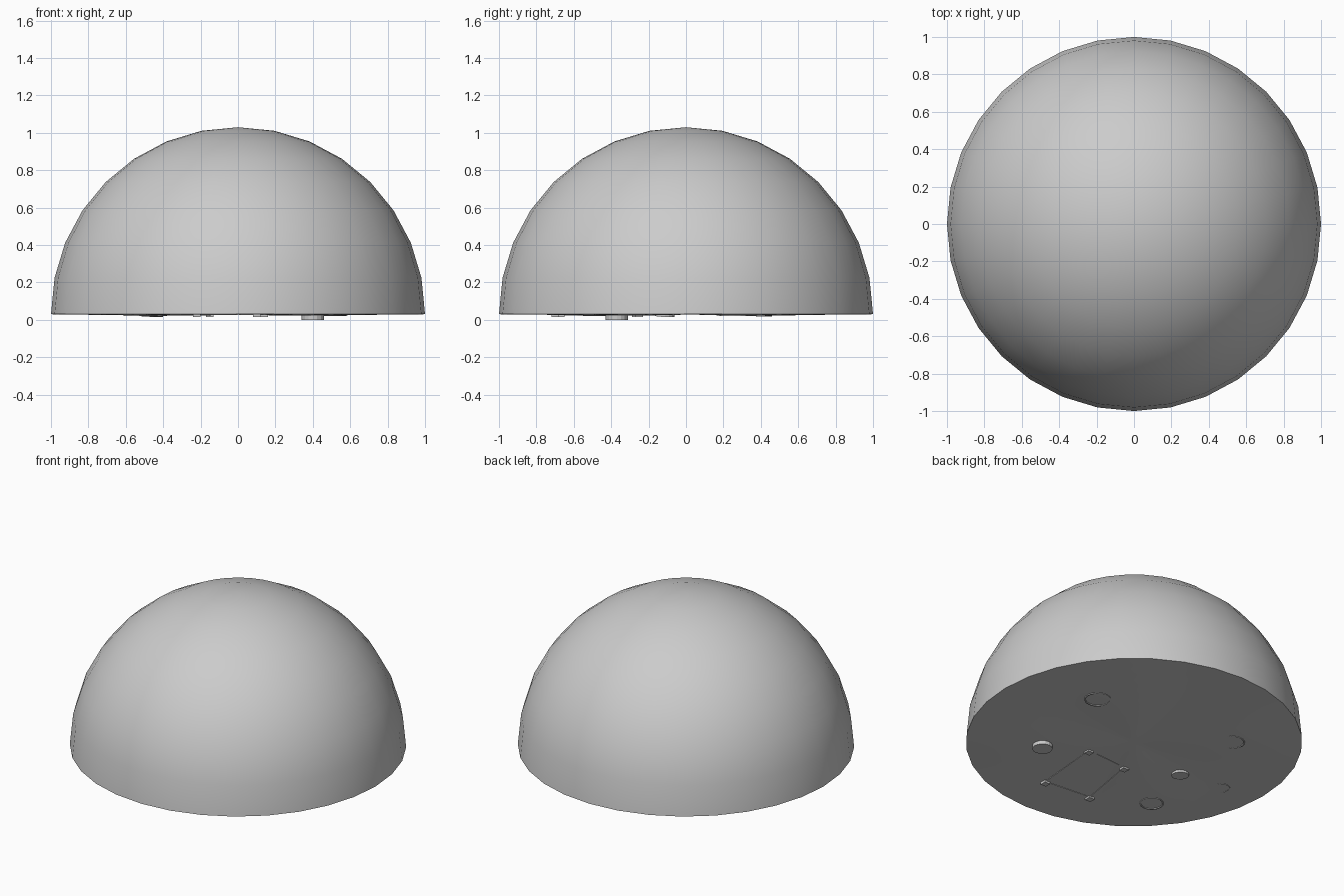
import bpy, bmesh, math
from mathutils import Matrix, Vector

if "Cube" in bpy.data.objects:
    bpy.data.objects.remove(bpy.data.objects["Cube"])

RIM = 0.03
SIDES = 32


def finish(name, bm, smooth=False):
    bmesh.ops.recalc_face_normals(bm, faces=bm.faces)
    mesh = bpy.data.meshes.new(name)
    bm.to_mesh(mesh)
    bm.free()
    for p in mesh.polygons:
        p.use_smooth = smooth
    ob = bpy.data.objects.new(name, mesh)
    bpy.context.collection.objects.link(ob)
    return ob


def ground_z(x, y):
    r = min(1, math.hypot(x, y))
    wave = math.sin(2 * math.atan2(y, x)) ** 2
    return RIM - 0.008 * wave * math.sin(math.pi * r)


# Dome: upper half of a 32 x 16 sphere
bm = bmesh.new()
bmesh.ops.create_uvsphere(bm, u_segments=SIDES, v_segments=16, radius=1)
bmesh.ops.delete(bm, geom=[v for v in bm.verts if v.co.z < -0.01], context='VERTS')
bmesh.ops.translate(bm, verts=bm.verts, vec=(0, 0, RIM))
dome = finish("dome", bm, True)

# Gently uneven ground closing the dome
bm = bmesh.new()
centre = bm.verts.new((0, 0, RIM))
last = None
for k in range(1, 9):
    ring = []
    for i in range(SIDES):
        a = 2 * math.pi * i / SIDES
        x, y = k / 8 * math.cos(a), k / 8 * math.sin(a)
        ring.append(bm.verts.new((x, y, ground_z(x, y))))
    for i in range(SIDES):
        j = (i + 1) % SIDES
        if last:
            bm.faces.new((last[i], ring[i], ring[j], last[j]))
        else:
            bm.faces.new((centre, ring[i], ring[j]))
    last = ring
finish("ground", bm, True)


def stub(name, x, y, r, bottom, tilt=0, turn=0):
    """Solid round foot that shows through the ground."""
    bm = bmesh.new()
    bmesh.ops.create_cone(bm, cap_ends=True, segments=16, radius1=r, radius2=r, depth=0.1)
    lean = Matrix.Rotation(turn, 4, 'Z') @ Matrix.Rotation(tilt, 4, 'Y')
    bmesh.ops.transform(bm, matrix=Matrix.Translation((x, y, bottom + 0.05)) @ lean, verts=bm.verts)
    return finish(name, bm)


def tube(name, x, y, r, drop, tilt=0, turn=0):
    """Thin open ring; a tilted one only breaks the ground on one side."""
    bm = bmesh.new()
    loops = []
    z0 = ground_z(x, y) - drop
    for rad, z in ((r, 0.08), (r, 0), (r - 0.008, 0), (r - 0.008, 0.08)):
        loop = []
        for i in range(16):
            a = math.pi * i / 8
            dz = tilt * rad * math.cos(a - turn)
            loop.append(bm.verts.new((x + rad * math.cos(a), y + rad * math.sin(a), z0 + z + dz)))
        loops.append(loop)
    for k in range(4):
        a, b = loops[k], loops[(k + 1) % 4]
        for i in range(16):
            j = (i + 1) % 16
            bm.faces.new((a[i], a[j], b[j], b[i]))
    return finish(name, bm)


# Tree trunk feet
stub("trunk_foot_front", 0.40, -0.37, 0.06, 0.0)
stub("trunk_foot_left", -0.45, -0.11, 0.052, 0.018, 0.08, 0.8)
tube("trunk_ring_right", 0.50, 0.26, 0.08, 0.004)
tube("trunk_ring_front_left", -0.54, -0.48, 0.072, 0.004)
tube("trunk_ring_back_left", -0.44, 0.385, 0.075, 0.001, 0.05, -0.8)
tube("trunk_ring_far_left", -0.745, -0.085, 0.055, 0.001, 0.06, -0.8)

# Hut walls: lower edges of a slightly turned rectangle
corners = [Vector(c) for c in ((0.14, -0.25), (-0.15, -0.27), (-0.22, -0.67), (0.10, -0.70))]
for i in range(4):
    a, b = corners[i], corners[(i + 1) % 4]
    d, mid = b - a, (a + b) / 2
    bm = bmesh.new()
    bmesh.ops.create_cube(bm, size=1)
    m = (Matrix.Translation((mid.x, mid.y, ground_z(mid.x, mid.y) + 0.047))
         @ Matrix.Rotation(math.atan2(d.y, d.x), 4, 'Z')
         @ Matrix.Diagonal((d.length, 0.015, 0.1, 1)))
    bmesh.ops.transform(bm, matrix=m, verts=bm.verts)
    finish(f"hut_wall_{i + 1}", bm)

# Small posts at the hut corners
for i, c in enumerate(corners):
    bm = bmesh.new()
    bmesh.ops.create_cube(bm, size=1)
    m = Matrix.Translation((c.x, c.y, 0.064)) @ Matrix.Diagonal((0.04, 0.04, 0.1, 1))
    bmesh.ops.transform(bm, matrix=m, verts=bm.verts)
    finish(f"hut_post_{i + 1}", bm)
